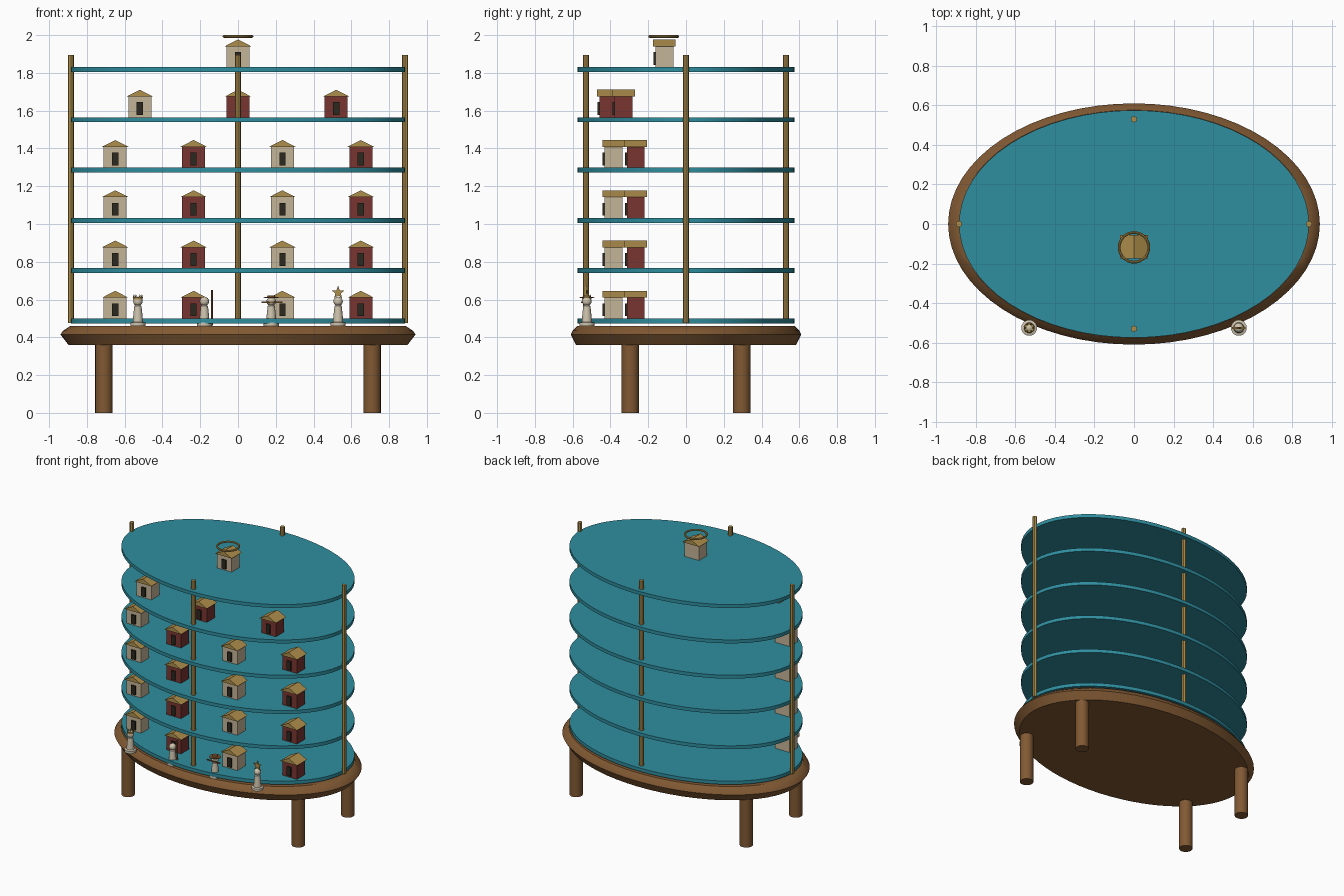
import bpy, bmesh, math
from mathutils import Vector

if "Cube" in bpy.data.objects:
    bpy.data.objects.remove(bpy.data.objects["Cube"])


def material(name, rgb):
    m = bpy.data.materials.new(name)
    m.diffuse_color = (*rgb, 1)
    m.use_nodes = True
    m.node_tree.nodes["Principled BSDF"].inputs["Base Color"].default_value = m.diffuse_color
    return m


TEAL = material("teal", (0.028, 0.27, 0.345))
WOOD = material("brown wood", (0.22, 0.10, 0.033))
GOLD = material("gold wood", (0.42, 0.27, 0.07))
BEIGE = material("beige wall", (0.56, 0.46, 0.31))
RED = material("red wall", (0.19, 0.035, 0.03))
DARK = material("dark door", (0.025, 0.022, 0.014))
CREAM = material("cream figure", (0.62, 0.55, 0.42))


def make(name, bm, mats, loc=(0, 0, 0), smooth=False):
    bmesh.ops.recalc_face_normals(bm, faces=bm.faces[:])
    me = bpy.data.meshes.new(name)
    bm.to_mesh(me)
    bm.free()
    for m in mats:
        me.materials.append(m)
    ob = bpy.data.objects.new(name, me)
    ob.location = loc
    bpy.context.collection.objects.link(ob)
    if smooth:
        bpy.ops.object.select_all(action='DESELECT')
        ob.select_set(True)
        bpy.context.view_layer.objects.active = ob
        bpy.ops.object.shade_smooth_by_angle(angle=math.radians(35))
    return ob


def lathe(name, profile, mat, loc=(0, 0, 0), segs=24, sx=1, sy=1):
    """Spin (radius, z) points about z, capped at both ends."""
    bm = bmesh.new()
    rings = []
    for r, z in profile:
        rings.append([bm.verts.new((sx * r * math.cos(2 * math.pi * i / segs),
                                    sy * r * math.sin(2 * math.pi * i / segs), z))
                      for i in range(segs)])
    for a, b in zip(rings, rings[1:]):
        for i in range(segs):
            j = (i + 1) % segs
            bm.faces.new((a[i], a[j], b[j], b[i]))
    bm.faces.new(rings[0])
    bm.faces.new(rings[-1])
    return make(name, bm, [mat], loc, True)


def rod(name, r, z0, z1, mat, x, y, segs=12):
    return lathe(name, [(r, z0), (r, z1)], mat, (x, y, 0), segs)


def prism(name, outline, depth, mat, loc):
    """Extrude an (x, z) outline along y, centred on loc."""
    bm = bmesh.new()
    f = bm.faces.new([bm.verts.new((x, -depth / 2, z)) for x, z in outline])
    res = bmesh.ops.extrude_face_region(bm, geom=[f])
    bmesh.ops.translate(bm, vec=(0, depth, 0),
                        verts=[v for v in res["geom"] if isinstance(v, bmesh.types.BMVert)])
    return make(name, bm, [mat], loc)


def box_outline(w, z0, z1):
    return [(-w / 2, z0), (w / 2, z0), (w / 2, z1), (-w / 2, z1)]


def house(x, y, z, wall):
    prism("house_wall", box_outline(0.122, 0, 0.112), 0.095, wall, (x, y, z))
    prism("house_roof", [(-0.07, 0.11), (0.07, 0.11), (0, 0.146)], 0.12, GOLD, (x, y, z))
    prism("house_door", box_outline(0.033, 0.012, 0.08), 0.012, DARK, (x, y - 0.052, z))


# table base and legs
lathe("base", [(0.955, 0.36), (1, 0.415), (0.985, 0.435), (0.945, 0.46)], WOOD,
      segs=64, sx=0.94, sy=0.61)
for x in (-0.71, 0.71):
    for y in (-0.295, 0.295):
        rod("leg", 0.046, 0, 0.37, WOOD, x, y, 20)

# oval shelves
LEVELS = [0.5 + 0.2662 * i for i in range(6)]
for z in LEVELS:
    lathe("shelf", [(1, z - 0.026), (1, z)], TEAL, segs=64, sx=0.885, sy=0.575)

# upright posts
for x, y in ((-0.885, 0), (0.885, 0), (0, -0.53), (0, 0.53)):
    rod("post", 0.016, 0.475, 1.895, GOLD, x, y, 8)

# houses on the shelves
for z in LEVELS[:4]:
    for x, y, wall in ((-0.65, -0.266, BEIGE), (-0.235, -0.383, RED),
                       (0.235, -0.383, BEIGE), (0.65, -0.266, RED)):
        house(x, y, z, wall)
for x, y, wall in ((-0.52, -0.33, BEIGE), (0, -0.41, RED), (0.52, -0.33, RED)):
    house(x, y, LEVELS[4], wall)
house(0, -0.115, LEVELS[5], BEIGE)

# ring above the top house
bpy.ops.mesh.primitive_torus_add(major_radius=0.075, minor_radius=0.007, major_segments=32,
                                 minor_segments=8, location=(0, -0.118, 1.993))
ring = bpy.context.object
ring.name = "ring"
ring.data.materials.append(GOLD)
bpy.ops.object.shade_smooth_by_angle()

# turned figures along the front edge
FY = -0.525
for x in (-0.53, -0.178, 0.176, 0.53):
    lathe("figure_body", [(0.04, 0.46), (0.04, 0.478), (0.027, 0.482), (0.024, 0.52),
                          (0.019, 0.565), (0.012, 0.572)], CREAM, (x, FY, 0), 20)
    head = [(0.025 * math.sin(a), 0.59 - 0.025 * math.cos(a))
            for a in [math.pi * (0.03 + 0.94 * i / 8) for i in range(9)]]
    lathe("figure_head", head, CREAM, (x, FY, 0), 20)

# crown of the first figure
lathe("crown_band", [(0.025, 0.6), (0.025, 0.61)], GOLD, (-0.53, FY, 0), 16)
for i in range(6):
    a = math.pi * i / 3
    lathe("crown_point", [(0.006, 0.608), (0.001, 0.628)], GOLD,
          (-0.53 + 0.021 * math.cos(a), FY + 0.021 * math.sin(a), 0), 6)

# staff of the second figure
rod("staff", 0.005, 0.462, 0.65, WOOD, -0.138, FY, 8)

# hat and crossbar of the third figure
lathe("hat", [(0.04, 0.607), (0.04, 0.612), (0.022, 0.613), (0.02, 0.622)], WOOD,
      (0.176, FY, 0), 16)
prism("crossbar", box_outline(0.11, 0.581, 0.589), 0.008, WOOD, (0.18, FY - 0.026, 0))

# star on the fourth figure
star = []
for i in range(10):
    r, a = (0.036, 0.015)[i % 2], math.pi / 2 + math.pi * i / 5
    star.append((r * math.cos(a), 0.637 + r * math.sin(a)))
prism("star", star, 0.01, GOLD, (0.53, FY, 0))
